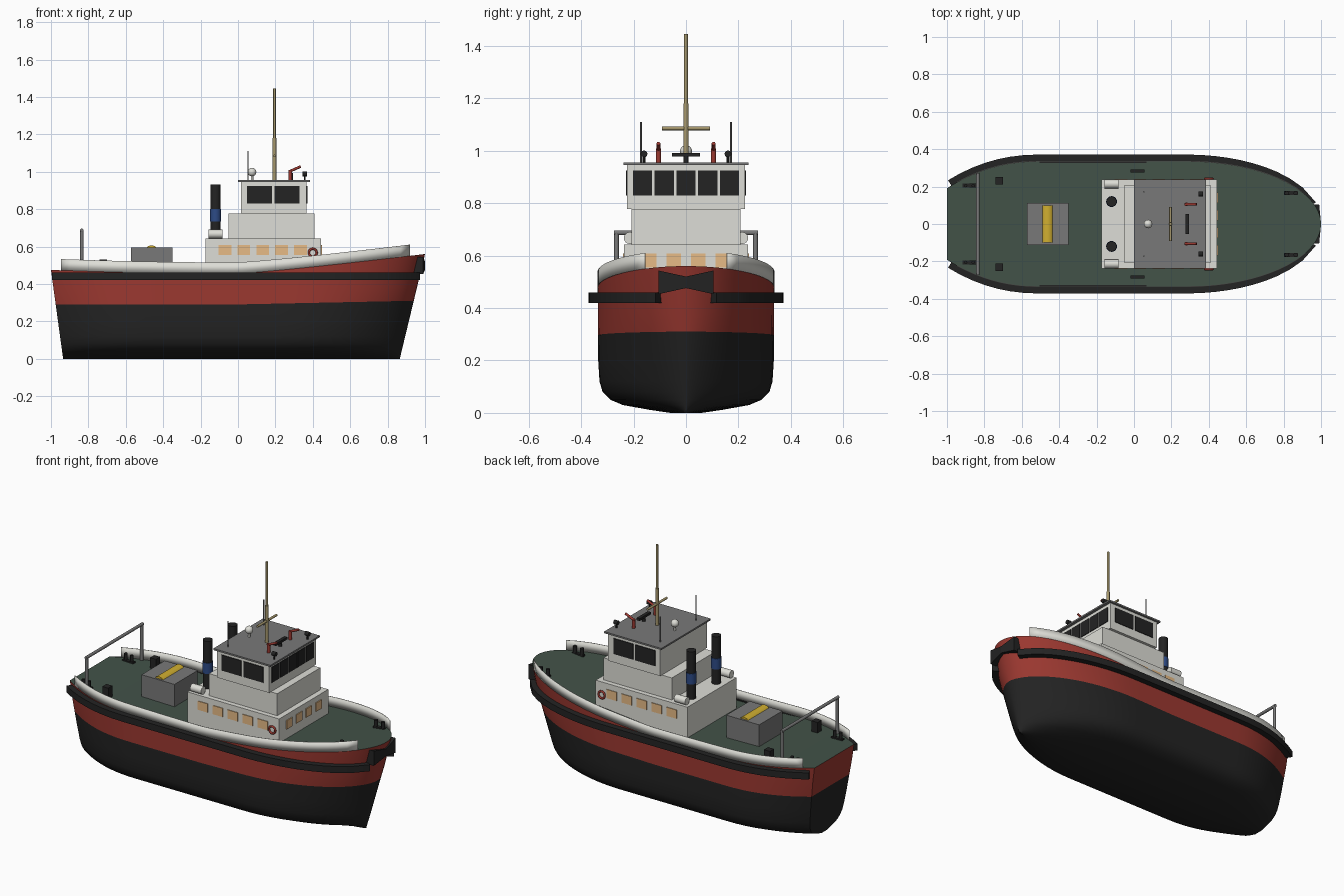
import bpy, bmesh, math
from mathutils import Vector

if "Cube" in bpy.data.objects:
    bpy.data.objects.remove(bpy.data.objects["Cube"])


def material(name, r, g, b):
    m = bpy.data.materials.new(name)
    m.use_nodes = True
    m.diffuse_color = (r, g, b, 1)
    node = next(n for n in m.node_tree.nodes if n.type == "BSDF_PRINCIPLED")
    node.inputs["Base Color"].default_value = (r, g, b, 1)
    node.inputs["Roughness"].default_value = 0.7
    return m


WHITE = material("off white paint", .73, .73, .68)
GREY = material("grey metal", .19, .19, .19)
GREEN = material("deck green", .055, .085, .065)
RED = material("hull red", .33, .04, .03)
BLACK = material("black rubber", .017, .017, .017)
YELLOW = material("winch yellow", .64, .43, .03)
AMBER = material("lit window amber", .80, .50, .24)
BLUE = material("funnel blue", .026, .07, .24)
TAN = material("mast tan", .38, .31, .15)


def finish(name, bm, mats, smooth=None):
    bmesh.ops.recalc_face_normals(bm, faces=bm.faces)
    mesh = bpy.data.meshes.new(name)
    bm.to_mesh(mesh)
    bm.free()
    for m in mats:
        mesh.materials.append(m)
    ob = bpy.data.objects.new(name, mesh)
    bpy.context.collection.objects.link(ob)
    if smooth:
        bpy.ops.object.select_all(action="DESELECT")
        ob.select_set(True)
        bpy.context.view_layer.objects.active = ob
        bpy.ops.object.shade_smooth_by_angle(angle=math.radians(smooth))
    return ob


def box(name, mat, x, y, z):
    """Box from (min, max) ranges."""
    bm = bmesh.new()
    bmesh.ops.create_cube(bm, size=1)
    for v in bm.verts:
        v.co = [lo + (c + .5) * (hi - lo) for c, (lo, hi) in zip(v.co, (x, y, z))]
    return finish(name, bm, [mat])


def rod(name, mat, a, b, r, sides=16):
    """Cylinder between two points."""
    a, b = Vector(a), Vector(b)
    bm = bmesh.new()
    bmesh.ops.create_cone(bm, cap_ends=True, segments=sides, radius1=r, radius2=r, depth=(b - a).length)
    turn = (b - a).to_track_quat("Z", "Y")
    for v in bm.verts:
        v.co = turn @ v.co + (a + b) / 2
    return finish(name, bm, [mat], 40)


def ball(name, mat, centre, r):
    bm = bmesh.new()
    bmesh.ops.create_uvsphere(bm, u_segments=16, v_segments=10, radius=r)
    bmesh.ops.translate(bm, verts=bm.verts, vec=centre)
    return finish(name, bm, [mat], 60)


def loft(rings, closed=True):
    """Skin a list of equal rings; returns the bmesh, its vertex rows and its faces by column."""
    bm = bmesh.new()
    rows = [[bm.verts.new(p) for p in ring] for ring in rings]
    n = len(rows[0])
    columns = [[bm.faces.new((a[k], a[(k + 1) % n], b[(k + 1) % n], b[k])) for a, b in zip(rows, rows[1:])]
               for k in range(n if closed else n - 1)]
    return bm, rows, columns


# Hull lines
def sheer(x):
    return .455 + (.105 * x ** 1.2 if x > 0 else .02 * x * x)


def half_beam(x, low=0):
    if x > .3:
        return .335 * max(0, 1 - ((x - .3) / .7) ** 2) ** (.5 + .25 * low)
    if x < -.5:
        return .335 * (1 - (.43 + .1 * low) * ((-.5 - x) / .5) ** 2.2)
    return .335


def hull_point(x, z, fullness=1):
    stern, bow = -.935 - .065 * z / .475, .865 + .135 * z / .56
    low = max(0, 1 - z / .4)
    return Vector((stern + (bow - stern) * (x + 1) / 2, half_beam(x, low) * fullness, z))


def mirrored(p):
    return Vector((p.x, -p.y, p.z))


# Hull with painted bottom, red topsides and green deck
stations = [-math.cos(math.pi * i / 48) for i in range(49)]
rings = []
for x in stations:
    waterline = .29 + .02 * max(0, x)
    levels = [(sheer(x), 1), (.38, 1), (waterline, 1), (.2, 1), (.12, .985),
              (.08, .95), (.05, .86), (.03, .72), (.012, .42), (0, .18)]
    side = [hull_point(x, z, f) for z, f in levels]
    rings.append(side + [mirrored(p) for p in reversed(side)])
bm, rows, columns = loft(rings)
n, half = len(rings[0]), len(rings[0]) // 2
for k, faces in enumerate(columns):
    for f in faces:
        f.material_index = 2 if k == n - 1 else 1 if k < 2 or k > n - 4 else 0
for k in range(half - 1):
    r = rows[0]
    bm.faces.new((r[k], r[k + 1], r[n - 2 - k], r[n - 1 - k])).material_index = 1 if k < 2 else 0
bmesh.ops.remove_doubles(bm, verts=bm.verts, dist=1e-5)
finish("hull", bm, [BLACK, RED, GREEN], 50)

# Bulwarks and side fenders
for s, side in ((1, "left"), (-1, "right")):
    rings = []
    for i in range(41):
        x = -.945 + 1.865 * i / 40
        p = hull_point(x, sheer(x))
        p.y *= s
        rings.append((p, p + Vector((0, 0, .06))))
    bm, _, _ = loft(rings, closed=False)
    wall = finish(side + "_bulwark", bm, [WHITE], 40)
    thick = wall.modifiers.new("thickness", "SOLIDIFY")
    thick.thickness, thick.offset = .004, 0

    rings = []
    for i in range(31):
        x = -.98 + 1.95 * i / 30
        p = hull_point(x, .44)
        along = hull_point(x + .01, .44) - hull_point(x - .01, .44)
        out = Vector((-along.y, along.x, 0)).normalized()
        corners = [p + out * o + Vector((0, 0, z)) for o, z in ((-.01, -.02), (.036, -.02), (.036, .02), (-.01, .02))]
        rings.append([Vector((c.x, c.y * s, c.z)) for c in corners])
    bm, rows, _ = loft(rings)
    bm.faces.new(rows[0])
    bm.faces.new(rows[-1])
    finish(side + "_fender", bm, [BLACK], 30)

# Bow push pad, narrower in the middle
rings = [[(x0, y, .498 - h), (x1, y, .498 - h), (x1, y, .498 + h), (x0, y, .498 + h)]
         for y, x0, x1, h in ((-.105, .92, .99, .045), (0, .94, 1, .022), (.105, .92, .99, .045))]
bm, rows, _ = loft(rings)
bm.faces.new(rows[0])
bm.faces.new(rows[-1])
finish("bow_push_pad", bm, [BLACK])

# Superstructure
box("deckhouse", WHITE, (-.175, .443), (-.237, .237), (.44, .643))
box("middle_house", WHITE, (-.05, .41), (-.208, .208), (.643, .777))
box("wheelhouse", WHITE, (.017, .367), (-.225, .225), (.777, .945))
box("wheelhouse_roof", GREY, (0, .385), (-.238, .238), (.945, .955))

# Windows as thin plates
for y in (-.141, -.047, .047, .141):
    box("deckhouse_front_window", AMBER, (.441, .448), (y - .028, y + .028), (.555, .608))
for i in range(5):
    y = (i - 2) * .083
    box("wheelhouse_front_window", BLACK, (.365, .371), (y - .037, y + .037), (.83, .925))
for s in (1, -1):
    for i in range(5):
        x = -.07 + i * .101
        box("deckhouse_side_window", AMBER, (x - .034, x + .034), sorted((s * .235, s * .241)), (.555, .608))
    for x in (.115, .263):
        box("wheelhouse_side_window", BLACK, (x - .067, x + .067), sorted((s * .223, s * .229)), (.83, .925))

# Mirrored fittings
for s, side in ((1, "left"), (-1, "right")):
    # Funnel with coloured band
    y = s * .12
    rod(side + "_funnel", BLACK, (-.12, y, .64), (-.12, y, .933), .027, 20)
    rod(side + "_funnel_band", BLUE, (-.12, y, .735), (-.12, y, .80), .029, 20)
    # Life raft canister and life ring
    rod(side + "_raft_canister", WHITE, (-.158, s * .214, .667), (-.084, s * .214, .667), .023)
    bpy.ops.mesh.primitive_torus_add(location=(.4, s * .242, .567), rotation=(math.pi / 2, 0, 0),
                                     major_radius=.021, minor_radius=.006, major_segments=20, minor_segments=8)
    ring = bpy.context.object
    ring.name = side + "_life_ring"
    ring.data.materials.append(RED)
    bpy.ops.object.shade_smooth()
    # Stern towing hoop leg
    rod(side + "_tow_hoop_leg", GREY, (-.835, s * .265, .45), (-.835, s * .265, .69), .009)
    # Twin bollards
    for where, x, y, gap, r in (("bow", .84, .165, .024, .011), ("stern", -.88, .205, .02, .009)):
        z = sheer(x)
        box(f"{side}_{where}_bollard_base", BLACK, (x - .037, x + .037), (s * y - .011, s * y + .011), (z - .01, z + .008))
        for d in (-gap, gap):
            rod(f"{side}_{where}_bollard", BLACK, (x + d, s * y, z), (x + d, s * y, z + .045), r, 12)
    box(side + "_midship_cleat", BLACK, (-.018, .055), (s * .284 - .008, s * .284 + .008), (.45, .475))
    box(side + "_deck_locker", BLACK, (-.74, -.7), (s * .23 - .02, s * .23 + .02), (.45, .53))
    # Fire monitor, searchlight and whip aerial on the roof
    y = s * .105
    rod(side + "_monitor_post", RED, (.28, y, .95), (.28, y, 1.008), .010, 12)
    rod(side + "_monitor_nozzle", RED, (.272, y, 1.0), (.335, y, 1.028), .007, 12)
    rod(side + "_searchlight_post", BLACK, (.357, s * .16, .95), (.357, s * .16, .985), .005, 8)
    rod(side + "_searchlight", BLACK, (.345, s * .16, .988), (.37, s * .16, .988), .013, 12)
    rod(side + "_whip_aerial", GREY, (.053, s * .172, .95), (.053, s * .172, 1.11), .0035, 8)

rod("tow_hoop_top", GREY, (-.835, -.274, .687), (-.835, .274, .687), .009)

# Aft winch housing
box("winch_housing", GREY, (-.572, -.35), (-.112, .112), (.44, .594))
rod("winch_drum", YELLOW, (-.462, -.1, .57), (-.462, .1, .57), .037, 12)

# Mast, radar and satellite dome
rod("mast_lower", TAN, (.195, 0, .95), (.195, 0, 1.18), .010)
rod("mast_upper", TAN, (.195, 0, 1.17), (.195, 0, 1.445), .007)
rod("mast_crossbar", TAN, (.195, -.092, 1.085), (.195, .092, 1.085), .007)
rod("radar_post", BLACK, (.285, 0, .95), (.285, 0, .985), .009, 10)
box("radar_scanner", BLACK, (.275, .295), (-.054, .054), (.978, .992))
rod("dome_post", WHITE, (.075, 0, .95), (.075, 0, .985), .007, 10)
ball("satellite_dome", WHITE, (.075, 0, .998), .023)
